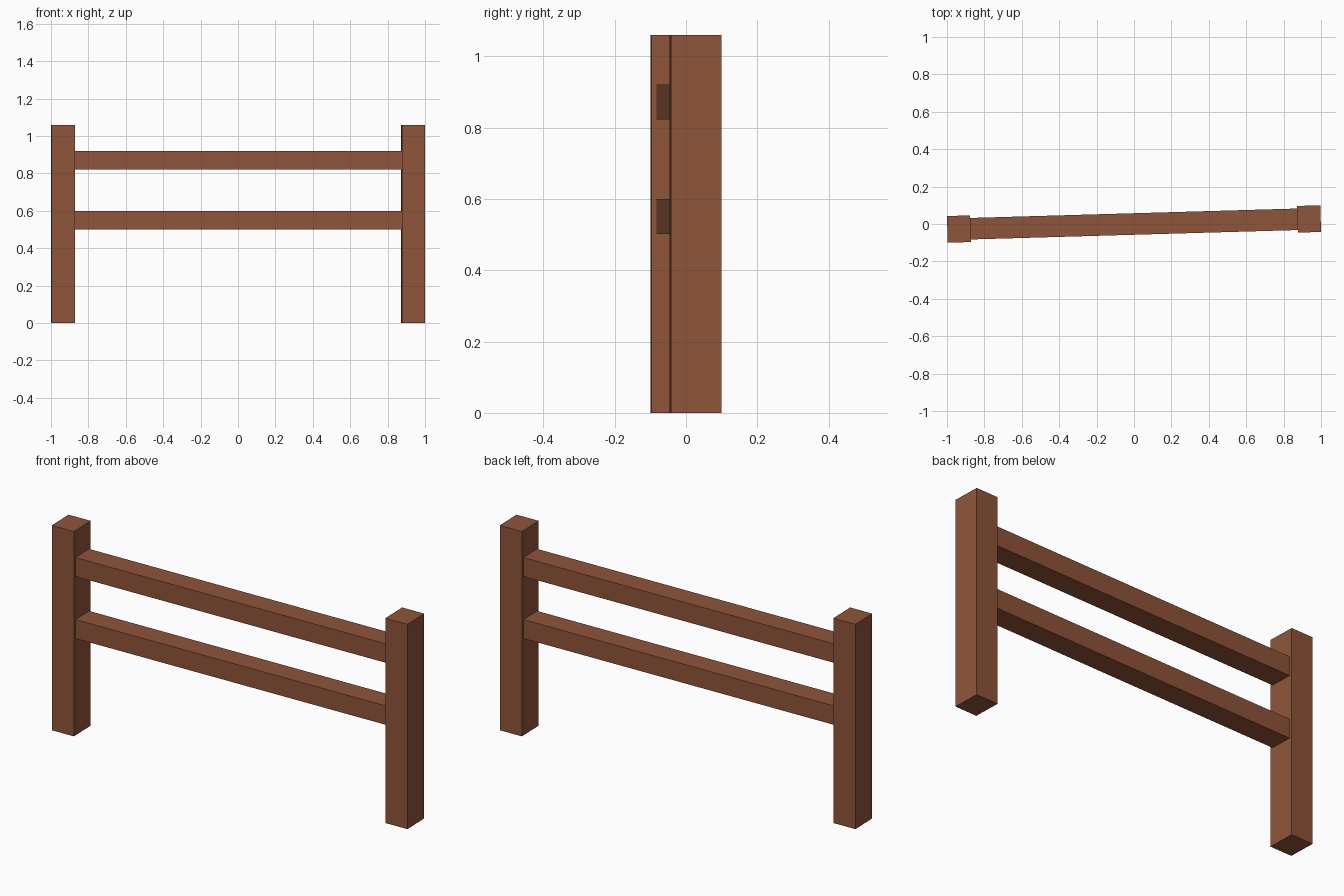
import bpy
import math
from mathutils import Matrix

if "Cube" in bpy.data.objects:
    bpy.data.objects.remove(bpy.data.objects["Cube"])

# One wood colour for the whole fence
wood = bpy.data.materials.new("brown wood")
wood.diffuse_color = (0.275, 0.091, 0.042, 1)
wood.use_nodes = True
wood.node_tree.nodes["Principled BSDF"].inputs["Base Color"].default_value = wood.diffuse_color

# The fence runs at a slight angle to the x axis
TURN = Matrix.Rotation(math.radians(1.65), 4, 'Z')


def box(name, centre, size):
    bpy.ops.mesh.primitive_cube_add(size=1)
    ob = bpy.context.object
    ob.name = name
    ob.data.transform(TURN @ Matrix.Translation(centre) @ Matrix.Diagonal((*size, 1)))
    ob.data.materials.append(wood)
    return ob


POST_X, POST_W, POST_D, POST_H = 0.9364, 0.124, 0.1425, 1.06

# Square end posts
for side, name in ((-1, "left_post"), (1, "right_post")):
    box(name, (side * POST_X, 0, POST_H / 2), (POST_W, POST_D, POST_H))

# Horizontal rails, ends let slightly into the posts
rail_length = 2 * (POST_X - POST_W / 2) + 0.01
for name, z in (("lower_rail", 0.55), ("upper_rail", 0.871)):
    box(name, (0, 0, z), (rail_length, 0.115, 0.098))
